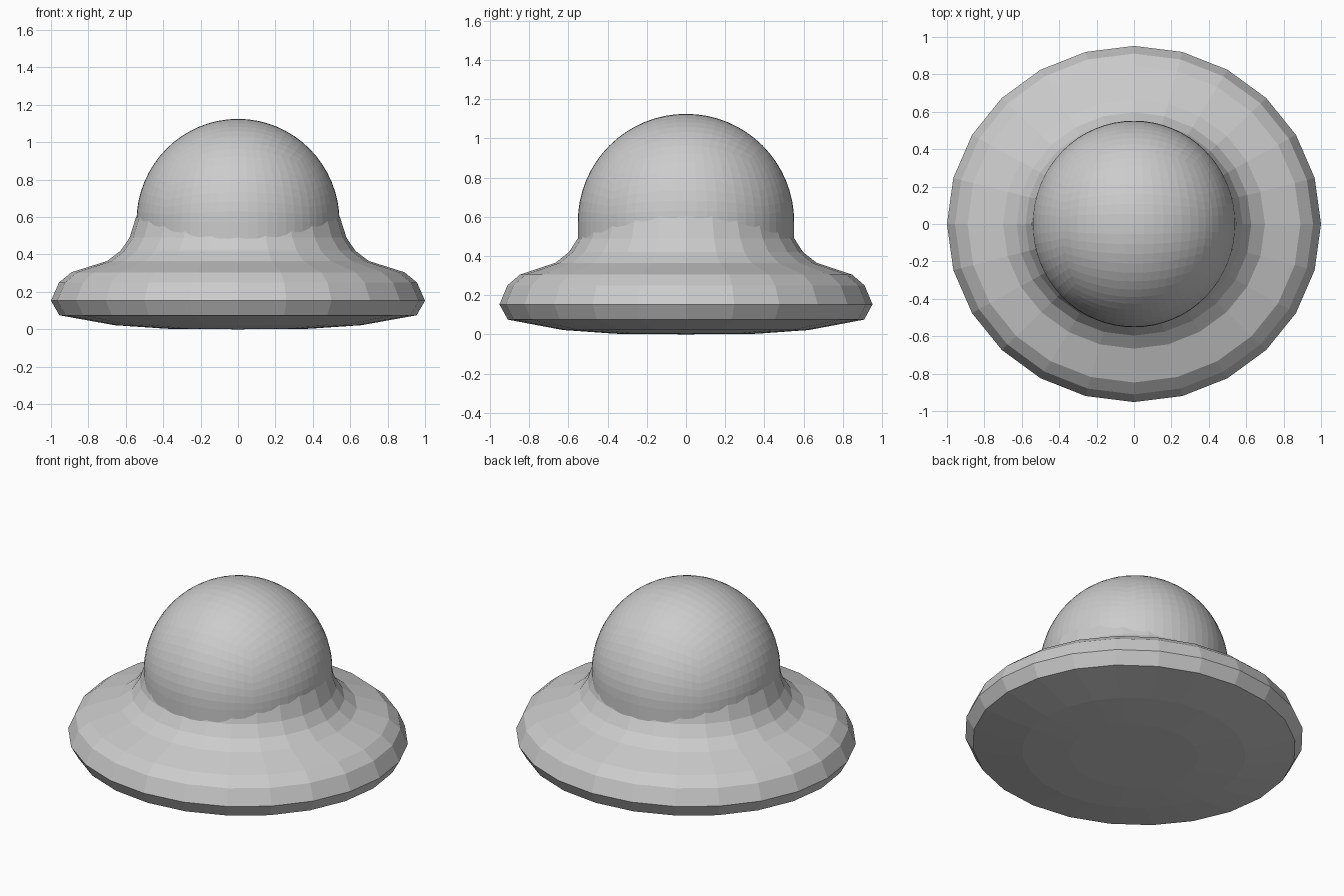
import bpy, bmesh, math
from mathutils import Vector

if "Cube" in bpy.data.objects:
    bpy.data.objects.remove(bpy.data.objects["Cube"])

SIDES = 24


def add_object(name, bm):
    bmesh.ops.recalc_face_normals(bm, faces=bm.faces)
    mesh = bpy.data.meshes.new(name)
    bm.to_mesh(mesh)
    bm.free()
    obj = bpy.data.objects.new(name, mesh)
    bpy.context.collection.objects.link(obj)
    return obj


# Brim: slightly oval faceted lathe, from the underside up to the collar
profile = [(0.38, 0.003), (0.66, 0.022), (0.955, 0.075), (1.0, 0.153),
           (0.957, 0.25), (0.89, 0.305), (0.70, 0.365), (0.627, 0.42),
           (0.58, 0.49), (0.545, 0.60)]
bm = bmesh.new()
rings = []
for r, z in profile:
    ring = []
    for i in range(SIDES):
        a = 2 * math.pi * i / SIDES
        ring.append(bm.verts.new((r * math.cos(a), 0.952 * r * math.sin(a), z)))
    rings.append(ring)
for low, high in zip(rings, rings[1:]):
    for i in range(SIDES):
        j = (i + 1) % SIDES
        bm.faces.new((low[i], low[j], high[j], high[i]))
base = bm.verts.new((0, 0, 0))
for i in range(SIDES):
    bm.faces.new((base, rings[0][(i + 1) % SIDES], rings[0][i]))
add_object("brim", bm)

# Crown: dome made from a subdivided cube pushed out to a sphere
bm = bmesh.new()
bmesh.ops.create_cube(bm, size=2)
bmesh.ops.subdivide_edges(bm, edges=bm.edges[:], cuts=15, use_grid_fill=True)
for v in bm.verts:
    d = Vector([math.tan(c * math.pi / 4) for c in v.co]).normalized()
    # Walls drop almost straight below the widest line
    if d.z < 0:
        flat = Vector((d.x, d.y, 0))
        if flat.length > 0.7:
            flat.normalize()
        d = Vector((flat.x, flat.y, d.z))
    v.co = (0.543 * d.x, 0.552 * d.y, 0.575 + 0.55 * d.z)
bmesh.ops.bisect_plane(bm, geom=bm.verts[:] + bm.edges[:] + bm.faces[:],
                       plane_co=(0, 0, 0.40), plane_no=(0, 0, -1),
                       clear_outer=True)
add_object("crown", bm)
